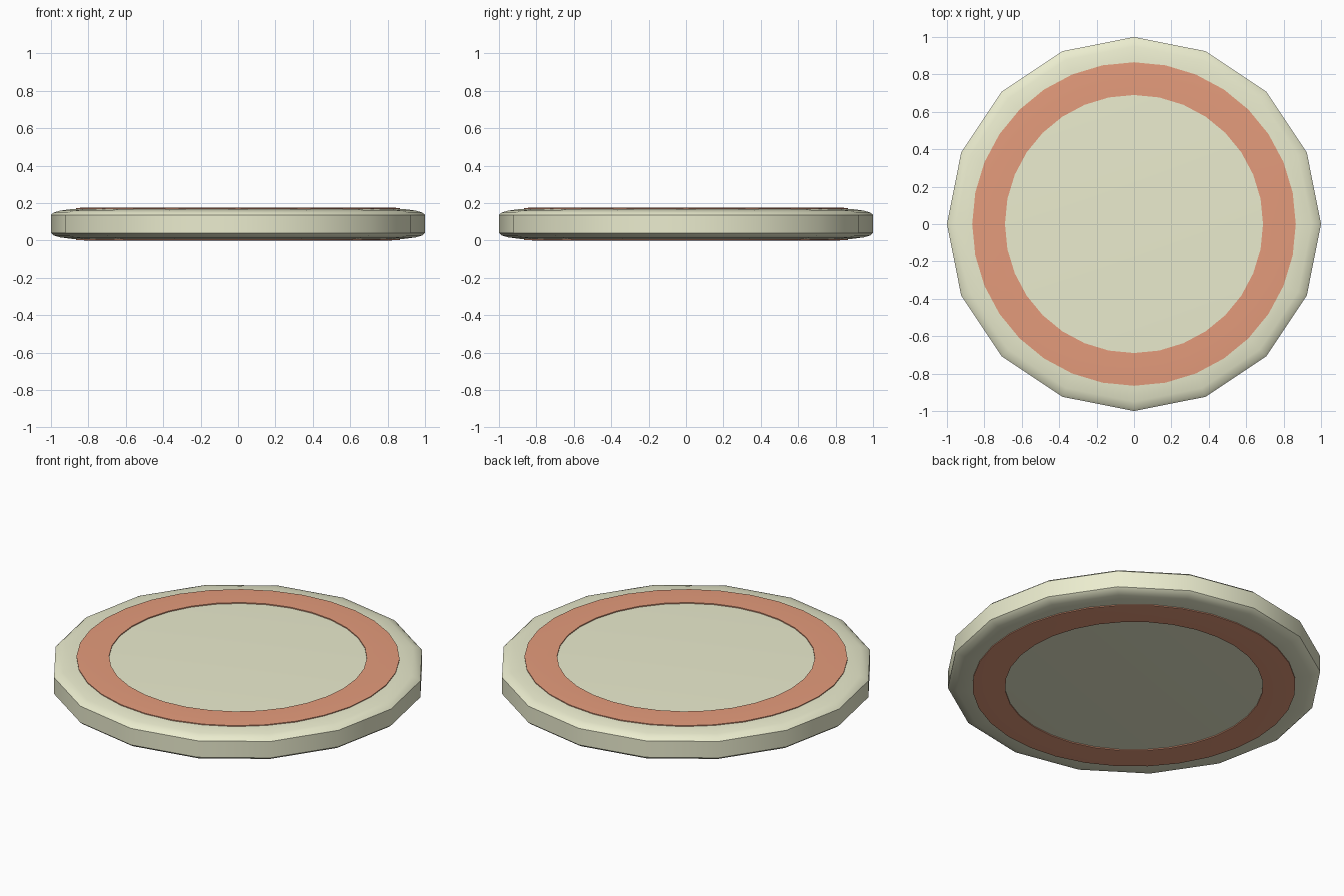
import bpy, bmesh, math

if "Cube" in bpy.data.objects:
    bpy.data.objects.remove(bpy.data.objects["Cube"])

MID = 0.0885  # height of the mirror plane


def material(name, color):
    m = bpy.data.materials.new(name)
    m.diffuse_color = color
    m.use_nodes = True
    m.node_tree.nodes["Principled BSDF"].inputs["Base Color"].default_value = m.diffuse_color
    return m


def lathe(name, profile, sides, mat, closed=False):
    """Spin an (r, z) profile around the z axis."""
    bm = bmesh.new()
    rings = [[bm.verts.new((r * math.cos(2 * math.pi * i / sides),
                            r * math.sin(2 * math.pi * i / sides), z))
              for i in range(sides)] for r, z in profile]
    pairs = list(zip(rings, rings[1:]))
    if closed:
        pairs.append((rings[-1], rings[0]))
    else:
        bm.faces.new(rings[0])
        bm.faces.new(rings[-1])
    for a, b in pairs:
        for i in range(sides):
            j = (i + 1) % sides
            bm.faces.new((a[i], a[j], b[j], b[i]))
    bmesh.ops.recalc_face_normals(bm, faces=bm.faces)
    me = bpy.data.meshes.new(name)
    bm.to_mesh(me)
    bm.free()
    me.materials.append(mat)
    ob = bpy.data.objects.new(name, me)
    bpy.context.collection.objects.link(ob)
    bpy.ops.object.select_all(action='DESELECT')
    ob.select_set(True)
    bpy.context.view_layer.objects.active = ob
    bpy.ops.object.shade_smooth_by_angle(angle=math.radians(35))
    return ob


cream = material("cream", (0.83, 0.84, 0.62, 1))
red = material("red", (0.78, 0.33, 0.20, 1))

# Disc body with rounded rim, 16 sides
upper = [(1.0, 0.137), (0.985, 0.150), (0.95, 0.160), (0.89, 0.168), (0.83, 0.171)]
lower = [(r, 2 * MID - z) for r, z in reversed(upper)]
lathe("disc_body", lower + upper, 16, cream)

# Painted band on each face, 32 sides
band = [(0.69, 0.168), (0.69, 0.177), (0.80, 0.177), (0.865, 0.174), (0.865, 0.167)]
lathe("top_band", band, 32, red, closed=True)
lathe("bottom_band", [(r, 2 * MID - z) for r, z in band], 32, red, closed=True)
